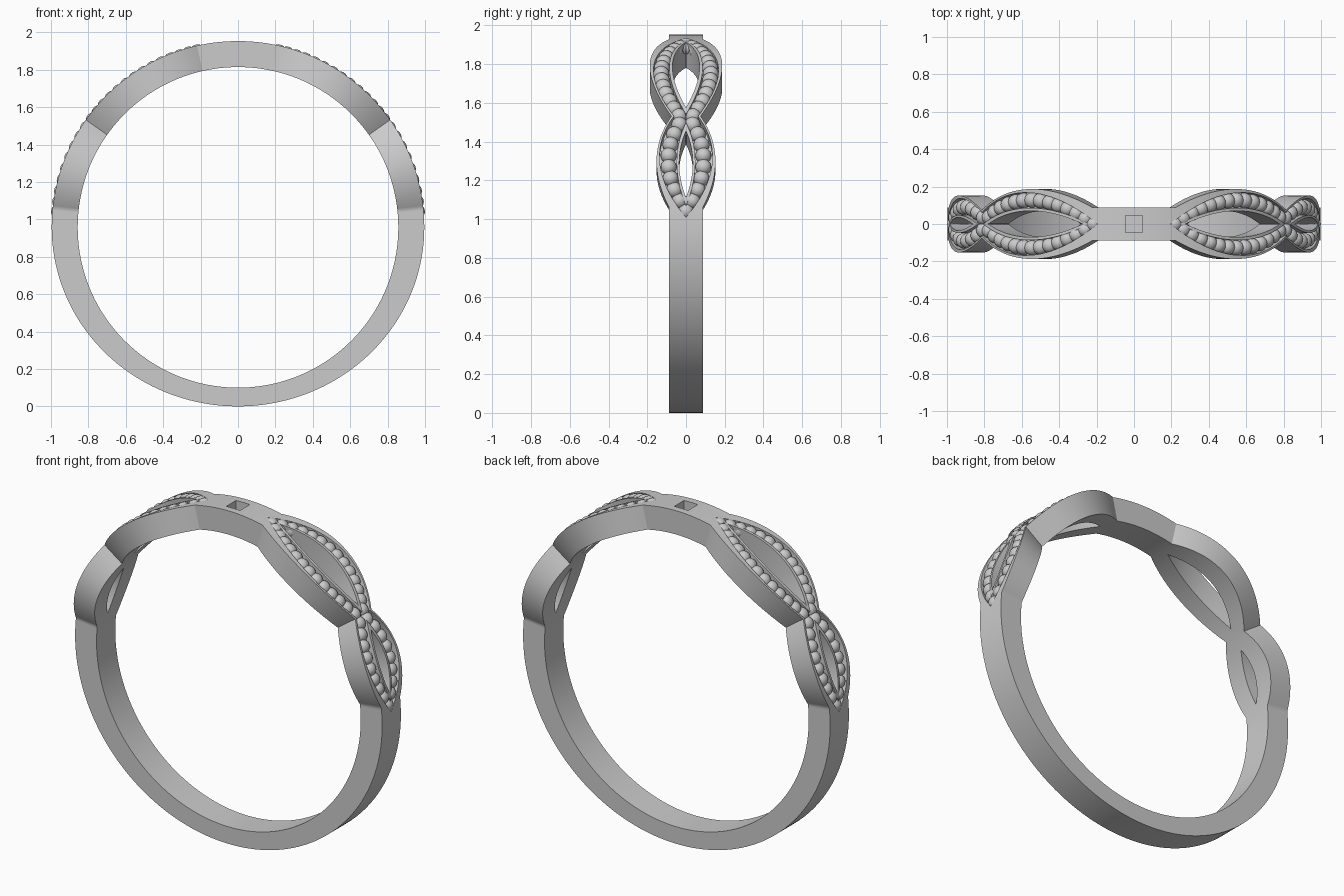
import bpy, bmesh, math
from mathutils import Vector, Matrix

if "Cube" in bpy.data.objects:
    bpy.data.objects.remove(bpy.data.objects["Cube"])

CZ, RI, RO, RCH = 0.957, 0.857, 0.996, 0.95   # ring centre, inner, outer, channel floor
HALF = 0.087                                  # band half width


def ring(deg, y, r):
    """Point on the ring, angle measured from the top; shank thins to the bottom."""
    a = math.radians(deg)
    rz = CZ if r == RO and math.cos(a) < 0 else r
    return Vector((r * math.sin(a), y, CZ + rz * math.cos(a)))


def bow(deg, a, b, ya, yb, mid):
    """Arc from ya to yb bulging to mid, zero outside a..b."""
    if deg < a or deg > b:
        return 0.0
    t = (deg - a) / (b - a)
    return ya + (yb - ya) * t + (mid - (ya + yb) / 2) * 4 * t * (1 - t)


def smooth(ob, angle=30):
    bpy.ops.object.select_all(action='DESELECT')
    ob.select_set(True)
    bpy.context.view_layer.objects.active = ob
    bpy.ops.object.shade_smooth_by_angle(angle=math.radians(angle))


def loft(name, angles, section, caps):
    bm = bmesh.new()
    rows = [[bm.verts.new(ring(d, y, r)) for y, r in section(d)] for d in angles]
    n = len(rows[0])
    for p, q in zip(rows, rows[1:]):
        for i in range(n):
            j = (i + 1) % n
            bm.faces.new((p[i], p[j], q[j], q[i]))
    if caps:
        bm.faces.new(rows[0])
        bm.faces.new(rows[-1])
    else:
        inner = [f for f in bm.faces if all(abs(v.co.y) < 1e-6 for v in f.verts)]
        bmesh.ops.delete(bm, geom=inner, context='FACES')
    bmesh.ops.remove_doubles(bm, verts=bm.verts, dist=1e-5)
    bmesh.ops.recalc_face_normals(bm, faces=bm.faces)
    me = bpy.data.meshes.new(name)
    bm.to_mesh(me)
    bm.free()
    ob = bpy.data.objects.new(name, me)
    bpy.context.collection.objects.link(ob)
    smooth(ob)
    return ob


def mirror(ob):
    m = ob.modifiers.new("mirror", 'MIRROR')
    m.use_axis = (True, True, False)
    m.merge_threshold = 1e-4


def plain(d):
    return [(-HALF, RI), (HALF, RI), (HALF, RO), (-HALF, RO)]


def leaf(d):
    """Half section: opening, inner rim, bead channel, outer rim, side wall."""
    if d < 12.75 or d > 84:
        w = HALF
    elif d <= 54.75:
        w = bow(d, 12.75, 54.75, HALF, 0.075, 0.187)
    else:
        w = bow(d, 54.75, 84, 0.075, HALF, 0.152)
    h = bow(d, 16, 51.5, 0, 0, 0.07) + bow(d, 60, 81, 0, 0, 0.035)
    c1 = bow(d, 14, 54, 0, 0, 0.086) + bow(d, 57, 83.5, 0, 0, 0.048)
    if d <= 54.75:
        c2 = bow(d, 11.25, 54.75, 0, 0.062, 0.166)
    else:
        c2 = bow(d, 54.75, 87, 0.062, 0, 0.134)
    return [(h, RI), (w, RI), (w, RO), (c2, RO), (c2, RCH), (c1, RCH), (c1, RO), (h, RO)]


# Top bridge with a square stone seat, and the lower shank
bridge = loft("top_bridge", [-10.5 + 1.5 * i for i in range(15)], plain, True)
loft("shank", [87 + 1.5 * i for i in range(125)], plain, True)
bpy.ops.mesh.primitive_cube_add(size=1, location=(0, 0, 1.95))
cutter = bpy.context.object
cutter.name = "seat_cutter"
cutter.scale = (0.09, 0.09, 0.14)
cutter.hide_render = True
cutter.hide_set(True)
cut = bridge.modifiers.new("seat", 'BOOLEAN')
cut.operation = 'DIFFERENCE'
cut.object = cutter

# Openwork leaves on both shoulders
mirror(loft("leaf_shoulders", [10.5 + 0.75 * i for i in range(103)], leaf, False))


# Beads spaced evenly along each leaf channel
def bead_points(a, b, ya, yb, mid, count):
    pts = [ring(a + (b - a) * i / 400, bow(a + (b - a) * i / 400, a, b, ya, yb, mid), 0.962)
           if 0 < i < 400 else ring((a, b)[i > 0], (ya, yb)[i > 0], 0.962)
           for i in range(401)]
    dist = [0.0]
    for p, q in zip(pts, pts[1:]):
        dist.append(dist[-1] + (q - p).length)
    for k in range(count):
        goal = dist[-1] * k / (count - 1)
        yield pts[min(range(401), key=lambda i: abs(dist[i] - goal))]


bm = bmesh.new()
for spec in ((13, 53.4, 0, 0.036, 0.127, 14), (56.6, 85, 0.034, 0, 0.09, 9)):
    for p in bead_points(*spec):
        bmesh.ops.create_uvsphere(bm, u_segments=20, v_segments=12, radius=0.041,
                                  matrix=Matrix.Translation(p))
me = bpy.data.meshes.new("beads")
bm.to_mesh(me)
bm.free()
beads = bpy.data.objects.new("beads", me)
bpy.context.collection.objects.link(beads)
smooth(beads, 60)
m = beads.modifiers.new("mirror", 'MIRROR')
m.use_axis = (True, True, False)
m.use_mirror_merge = False
